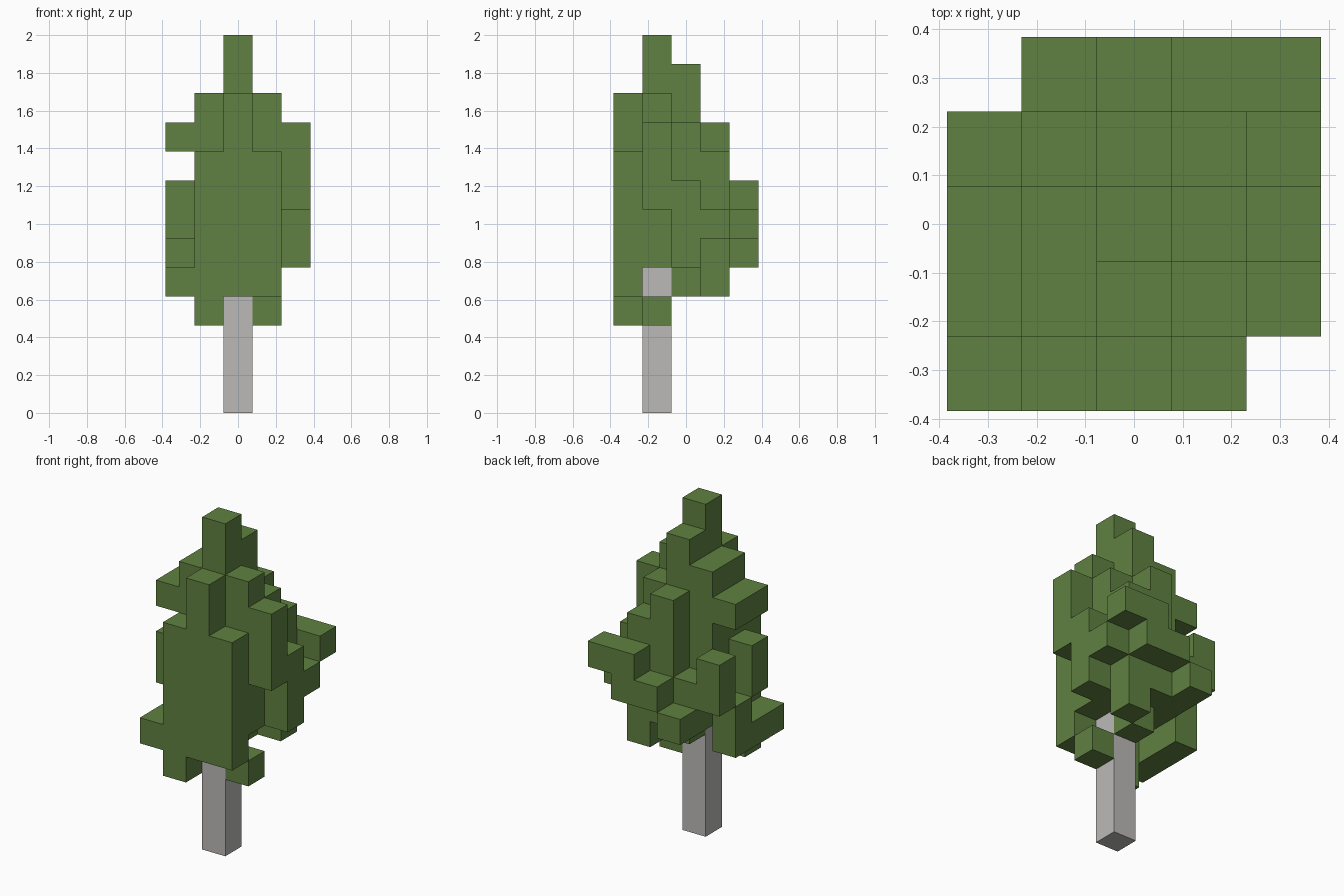
import bpy
import bmesh
from itertools import product
from mathutils import Vector

cube = bpy.data.objects.get("Cube")
if cube:
    bpy.data.objects.remove(cube, do_unlink=True)

CELL = 2 / 13                       # edge length of one block
ORIGIN = Vector((-2.5, -2.5, 0))    # grid corner, in blocks


def make_material(name, rgb):
    mat = bpy.data.materials.new(name)
    mat.use_nodes = True
    color = (*rgb, 1)
    mat.diffuse_color = color
    mat.node_tree.nodes["Principled BSDF"].inputs["Base Color"].default_value = color
    return mat


def box(x, y, z, wide=1, deep=1, tall=1):
    """Grid cells filled by a block of the given size."""
    return set(product(range(x, x + wide), range(y, y + deep), range(z, z + tall)))


def build_shell(name, cells, occupied, mat):
    """Mesh the outside faces of the cells, leaving out buried ones."""
    bm = bmesh.new()
    for cell in sorted(cells):
        for axis, side in product(range(3), (0, 1)):
            neighbour = list(cell)
            neighbour[axis] += 2 * side - 1
            if tuple(neighbour) in occupied:
                continue
            u, v = Vector(), Vector()
            u[(axis + 1) % 3] = 1
            v[(axis + 2) % 3] = 1
            base = Vector(cell) + ORIGIN
            base[axis] += side
            corners = [base, base + u, base + u + v, base + v]
            if not side:
                corners.reverse()
            bm.faces.new([bm.verts.new(c * CELL) for c in corners])
    bmesh.ops.remove_doubles(bm, verts=bm.verts, dist=CELL / 100)
    mesh = bpy.data.meshes.new(name)
    bm.to_mesh(mesh)
    bm.free()
    mesh.materials.append(mat)
    obj = bpy.data.objects.new(name, mesh)
    bpy.context.collection.objects.link(obj)
    return obj


trunk = box(2, 1, 0, tall=5)

# Solid middle and front of the foliage
body = [
    box(1, 1, 5, wide=3, deep=2, tall=4),
    box(1, 0, 4, wide=3, tall=5),
    box(2, 0, 9, tall=2),
    box(2, 2, 4),
]
# Stepped top
crown = [
    box(1, 1, 9, wide=2, deep=2, tall=2),
    box(2, 1, 11, deep=2),
    box(2, 1, 12),
    box(3, 1, 9, tall=2),
    box(3, 2, 9),
]
# Low hanging tufts
tufts = [box(1, 0, 3), box(3, 1, 3)]
# Clumps on the -x side
minus_x_clumps = [
    box(0, 0, 4, deep=3),
    box(0, 2, 5),
    box(0, 1, 6, tall=2),
    box(0, 3, 6, tall=2),
    box(0, 1, 9, deep=2),
]
# Clumps on the +x side
plus_x_clumps = [
    box(4, 1, 7, tall=3),
    box(4, 2, 5, tall=3),
    box(4, 3, 6),
]
# Clumps and branch at the back
back_clumps = [
    box(1, 3, 5, tall=2),
    box(2, 3, 5, tall=5),
    box(3, 3, 4, tall=5),
    box(1, 4, 5),
    box(2, 4, 6, wide=2),
    box(3, 4, 7, wide=2),
]

foliage = set().union(*body, *crown, *tufts, *minus_x_clumps, *plus_x_clumps, *back_clumps)
occupied = foliage | trunk

build_shell("trunk", trunk, occupied, make_material("pale grey bark", (0.50, 0.49, 0.475)))
build_shell("foliage", foliage, occupied, make_material("leaf green", (0.115, 0.22, 0.052)))
